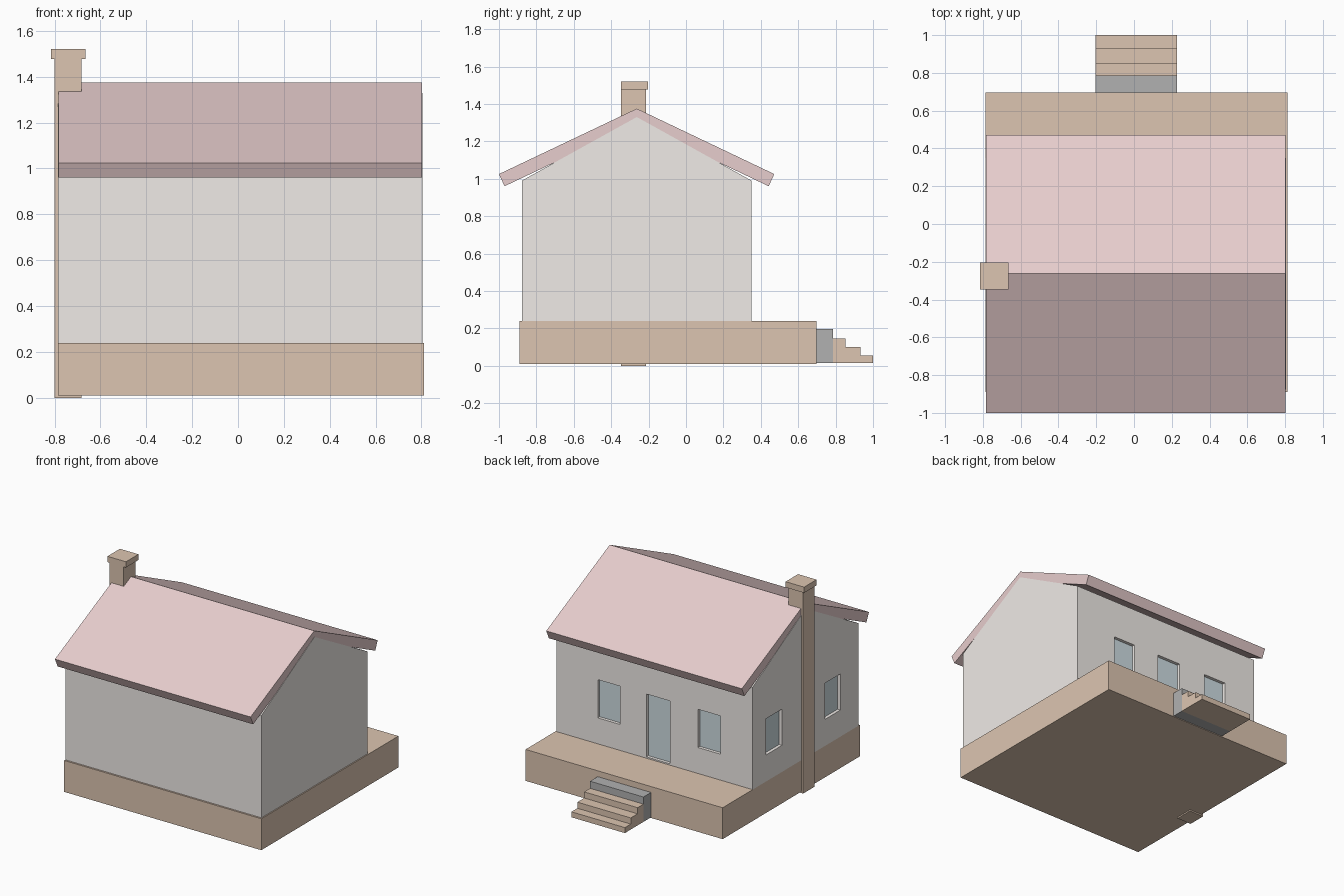
import bpy, bmesh

if "Cube" in bpy.data.objects:
    bpy.data.objects.remove(bpy.data.objects["Cube"])


def material(name, rgb):
    m = bpy.data.materials.new(name)
    m.diffuse_color = (*rgb, 1)
    m.use_nodes = True
    m.node_tree.nodes["Principled BSDF"].inputs["Base Color"].default_value = m.diffuse_color
    return m


WOOD = material("tan_timber", (0.72, 0.56, 0.44))
WALL = material("cream_plaster", (0.87, 0.83, 0.80))
ROOF = material("rose_tile", (0.80, 0.61, 0.61))
GLASS = material("pale_glass", (0.62, 0.72, 0.76))
STONE = material("dark_stone", (0.44, 0.44, 0.44))


def extrude_profile(name, points, x0, x1, mat=None):
    """Extrude a closed (y, z) profile from x0 to x1."""
    bm = bmesh.new()
    face = bm.faces.new([bm.verts.new((x0, y, z)) for y, z in points])
    ext = bmesh.ops.extrude_face_region(bm, geom=[face])
    verts = [v for v in ext["geom"] if isinstance(v, bmesh.types.BMVert)]
    bmesh.ops.translate(bm, verts=verts, vec=(x1 - x0, 0, 0))
    bmesh.ops.recalc_face_normals(bm, faces=bm.faces)
    mesh = bpy.data.meshes.new(name)
    bm.to_mesh(mesh)
    bm.free()
    obj = bpy.data.objects.new(name, mesh)
    bpy.context.collection.objects.link(obj)
    if mat:
        mesh.materials.append(mat)
    return obj


def box(name, x, y, z, mat=None):
    pts = [(y[0], z[0]), (y[1], z[0]), (y[1], z[1]), (y[0], z[1])]
    return extrude_profile(name, pts, x[0], x[1], mat)


# Raised deck under the house
box("deck", (-0.785, 0.812), (-0.89, 0.697), (0.01, 0.24), WOOD)

# Walls with gable ends
RIDGE_Y = -0.263
walls = extrude_profile("walls", [(-0.877, 0.24), (0.35, 0.24), (0.35, 0.99),
                                  (RIDGE_Y, 1.33), (-0.877, 0.99)],
                        -0.785, 0.804, WALL)

# Gabled roof slab
extrude_profile("roof", [(-1.0, 1.025), (RIDGE_Y, 1.375), (0.472, 1.025),
                         (0.442, 0.96), (RIDGE_Y, 1.296), (-0.97, 0.96)],
                -0.783, 0.802, ROOF)

# Recessed openings and their panes
DEPTH = 0.025
FRONT, SIDE = 0.35, -0.785
openings = [
    ("porch_window_left", "y", (0.29, 0.47), (0.43, 0.71)),
    ("door", "y", (-0.117, 0.076), (0.25, 0.71)),
    ("porch_window_right", "y", (-0.523, -0.342), (0.43, 0.71)),
    ("side_window_front", "x", (0.01, 0.194), (0.435, 0.70)),
    ("side_window_rear", "x", (-0.667, -0.488), (0.435, 0.70)),
]
cutters = []
for name, axis, span, height in openings:
    if axis == "y":
        cutters.append(box(name + "_cutter", span, (FRONT - DEPTH, FRONT + 0.1), height))
        box(name, span, (FRONT - DEPTH - 0.01, FRONT - DEPTH + 0.002), height, GLASS)
    else:
        cutters.append(box(name + "_cutter", (SIDE - 0.1, SIDE + DEPTH), span, height))
        box(name, (SIDE + DEPTH - 0.002, SIDE + DEPTH + 0.01), span, height, GLASS)
bpy.context.view_layer.objects.active = walls
for cutter in cutters:
    mod = walls.modifiers.new("opening", "BOOLEAN")
    mod.operation = "DIFFERENCE"
    mod.solver = "EXACT"
    mod.object = cutter
    bpy.ops.object.modifier_apply(modifier=mod.name)
    bpy.data.objects.remove(cutter)

# Chimney stack and cap
box("chimney", (-0.80, -0.683), (-0.347, -0.213), (0.0, 1.48), WOOD)
box("chimney_cap", (-0.815, -0.665), (-0.347, -0.203), (1.478, 1.52), WOOD)

# Steps, with a stone landing at the top
STEP_X = (-0.205, 0.228)
box("stone_landing", STEP_X, (0.697, 0.785), (0.015, 0.197), STONE)
extrude_profile("steps", [(0.785, 0.015), (1.0, 0.015), (1.0, 0.055), (0.932, 0.055),
                          (0.932, 0.10), (0.853, 0.10), (0.853, 0.145), (0.785, 0.145)],
                *STEP_X, WOOD)
